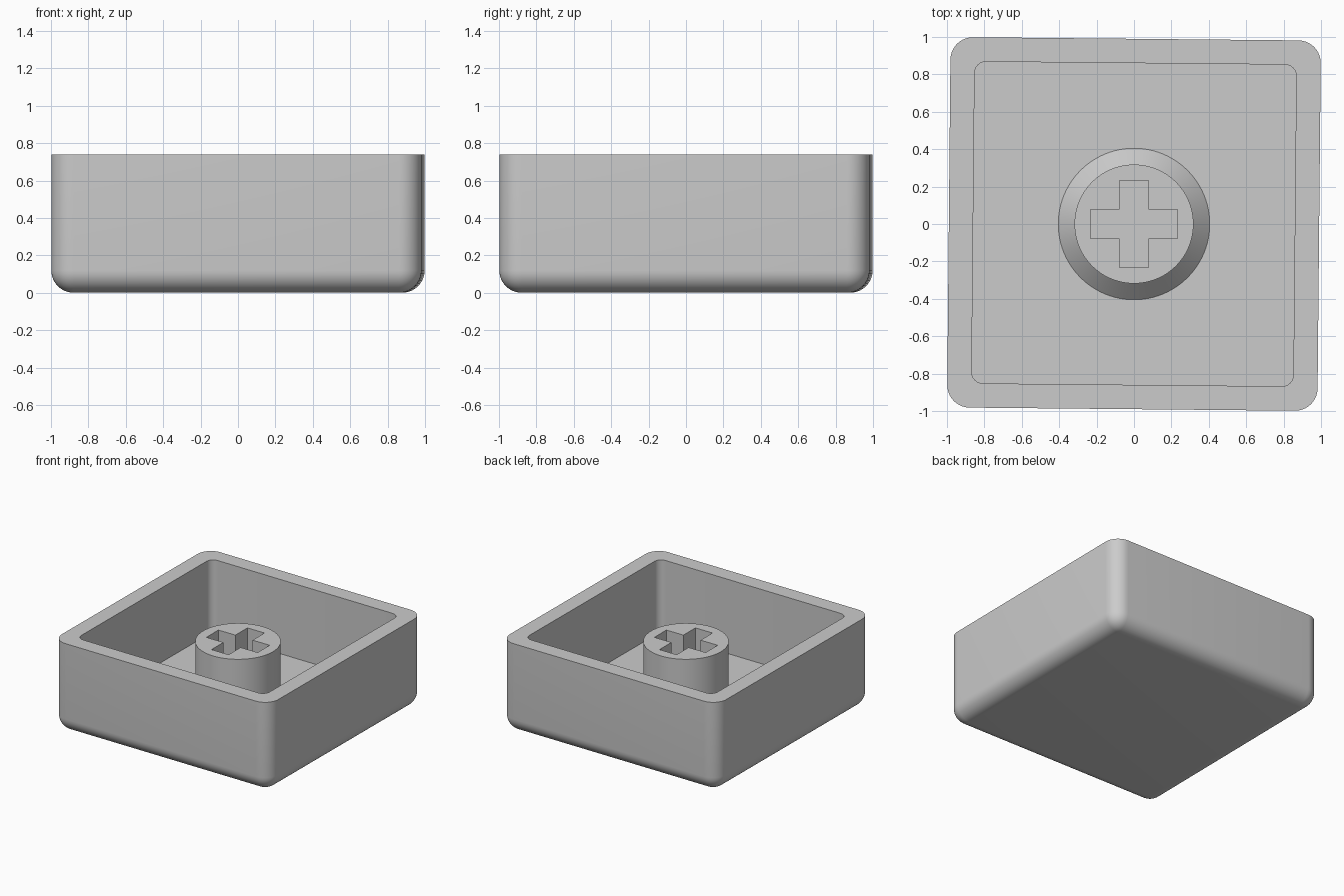
import bpy, bmesh, math

if "Cube" in bpy.data.objects:
    bpy.data.objects.remove(bpy.data.objects["Cube"])

TURN = math.radians(-0.55)   # the square sits very slightly turned
RIM, FLOOR, POST_TOP = 0.74, 0.13, 0.62

grey = bpy.data.materials.new("grey plastic")
grey.diffuse_color = (0.6, 0.6, 0.6, 1)
grey.use_nodes = True
grey.node_tree.nodes["Principled BSDF"].inputs["Base Color"].default_value = grey.diffuse_color


def make_object(name, bm):
    bmesh.ops.recalc_face_normals(bm, faces=bm.faces)
    mesh = bpy.data.meshes.new(name)
    bm.to_mesh(mesh)
    bm.free()
    mesh.materials.append(grey)
    ob = bpy.data.objects.new(name, mesh)
    bpy.context.collection.objects.link(ob)
    return ob


def rounded_box(name, half, z0, z1, radius, segments, round_bottom):
    """Square box with rounded upright edges, optionally a rounded bottom."""
    bm = bmesh.new()
    bmesh.ops.create_cube(bm, size=1)
    for v in bm.verts:
        v.co = (v.co.x * 2 * half, v.co.y * 2 * half, z1 if v.co.z > 0 else z0)
    edges = []
    for e in bm.edges:
        a, b = (v.co.z for v in e.verts)
        if abs(a - b) > 1e-4 or (round_bottom and a < (z0 + z1) / 2):
            edges.append(e)
    bmesh.ops.bevel(bm, geom=edges, offset=radius, offset_type='OFFSET',
                    segments=segments, profile=0.5, affect='EDGES')
    ob = make_object(name, bm)
    ob.rotation_euler.z = TURN
    return ob


def prism(name, outline, z0, z1):
    bm = bmesh.new()
    face = bm.faces.new([bm.verts.new((x, y, z0)) for x, y in outline])
    top = bmesh.ops.extrude_face_region(bm, geom=[face])["geom"]
    for v in top:
        if isinstance(v, bmesh.types.BMVert):
            v.co.z = z1
    return make_object(name, bm)


def lathe(name, profile, steps):
    """Solid of revolution about z, capped at both ends."""
    bm = bmesh.new()
    rings = [[bm.verts.new((r * math.cos(2 * math.pi * i / steps),
                            r * math.sin(2 * math.pi * i / steps), z))
              for i in range(steps)] for r, z in profile]
    for low, high in zip(rings, rings[1:]):
        for i in range(steps):
            j = (i + 1) % steps
            bm.faces.new((low[i], low[j], high[j], high[i]))
    bm.faces.new(rings[0][::-1])
    bm.faces.new(rings[-1])
    return make_object(name, bm)


def cut(target, cutter):
    """Subtract the cutter, bake the result and discard the cutter."""
    cutter.hide_render = True
    mod = target.modifiers.new("cut", 'BOOLEAN')
    mod.operation, mod.solver, mod.object = 'DIFFERENCE', 'EXACT', cutter
    bpy.context.view_layer.objects.active = target
    bpy.ops.object.modifier_apply(modifier=mod.name)
    bpy.data.objects.remove(cutter)


def shade(ob):
    bpy.ops.object.select_all(action='DESELECT')
    ob.select_set(True)
    bpy.context.view_layer.objects.active = ob
    bpy.ops.object.shade_smooth_by_angle(angle=math.radians(30))


# Hollow outer shell
shell = rounded_box("shell", 0.99, 0.0, RIM, 0.12, 10, True)
cut(shell, rounded_box("cavity_cutter", 0.86, FLOOR, RIM + 0.2, 0.06, 8, False))
shade(shell)

# Central post with a flared foot and a cross-shaped socket
post = lathe("post", [(0.405, FLOOR), (0.318, FLOOR + 0.087), (0.318, POST_TOP)], 96)
a, b = 0.078, 0.233
cross = [(a, a), (a, b), (-a, b), (-a, a), (-b, a), (-b, -a),
         (-a, -a), (-a, -b), (a, -b), (a, -a), (b, -a), (b, a)]
cut(post, prism("cross_cutter", cross, FLOOR - 0.05, POST_TOP + 0.1))
shade(post)
